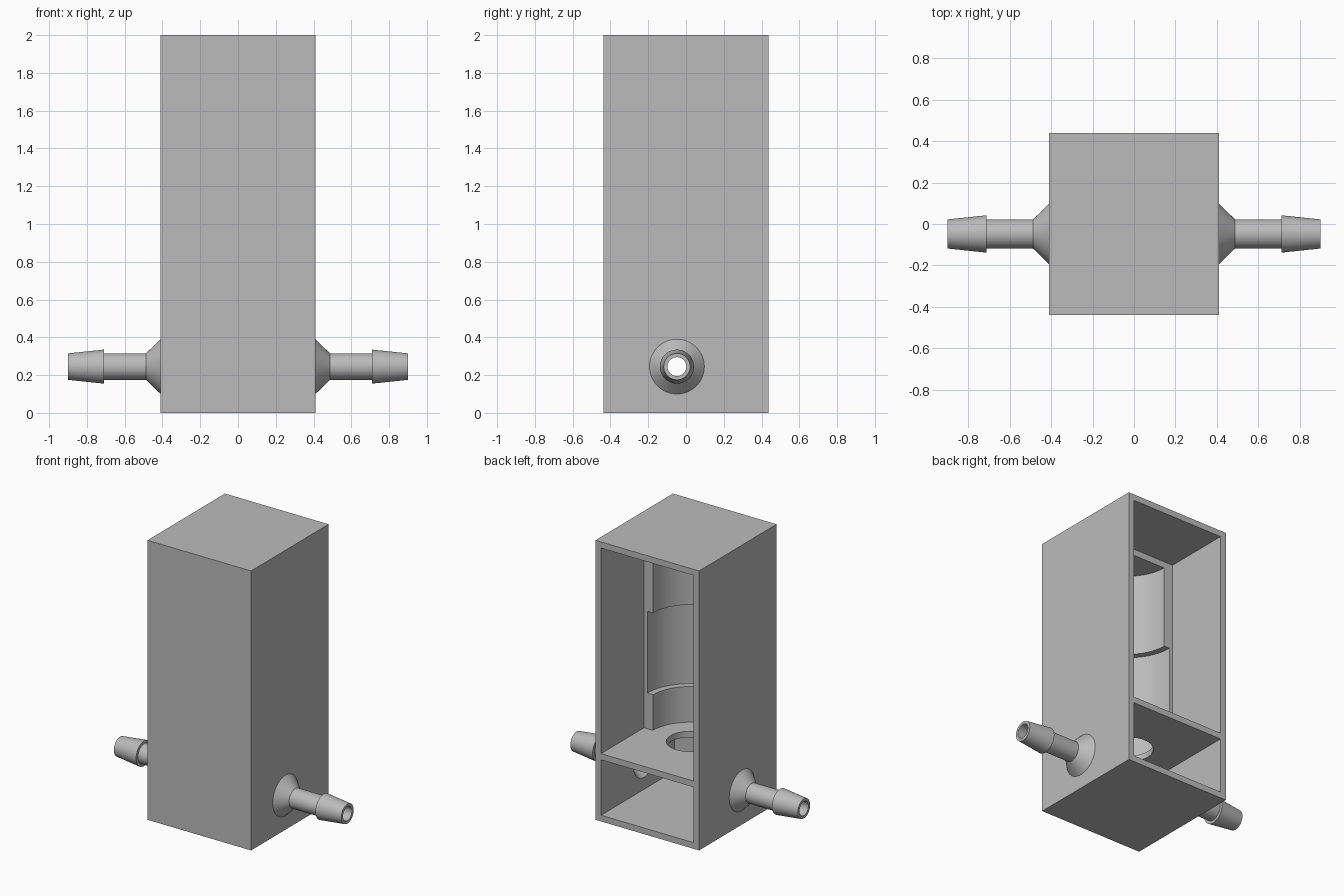
import bpy, bmesh, math
from mathutils import Matrix

if "Cube" in bpy.data.objects:
    bpy.data.objects.remove(bpy.data.objects["Cube"], do_unlink=True)

GREY = (0.5, 0.5, 0.5, 1)
mat = bpy.data.materials.new("plain_grey")
mat.use_nodes = True
mat.diffuse_color = GREY
mat.node_tree.nodes["Principled BSDF"].inputs["Base Color"].default_value = GREY

W, D, H = 0.41, 0.4375, 2.0      # half width, half depth, height
T = 0.044                        # wall thickness
AXIS_Y, PORT_Z = -0.048, 0.245   # column axis and port height
SHELF = 0.485                    # shelf top
SEG = 64


def finish(name, bm):
    bmesh.ops.recalc_face_normals(bm, faces=bm.faces)
    mesh = bpy.data.meshes.new(name)
    bm.to_mesh(mesh)
    bm.free()
    mesh.materials.append(mat)
    obj = bpy.data.objects.new(name, mesh)
    bpy.context.collection.objects.link(obj)
    return obj


def box(name, lo, hi):
    bm = bmesh.new()
    bmesh.ops.create_cube(bm, size=1)
    for v in bm.verts:
        v.co = [a + (b - a) * (c + 0.5) for a, b, c in zip(lo, hi, v.co)]
    return finish(name, bm)


def cylinder(name, radius, start, end, axis="Z"):
    bm = bmesh.new()
    bmesh.ops.create_cone(bm, cap_ends=True, segments=SEG, radius1=radius,
                          radius2=radius, depth=end - start)
    mid = (start + end) / 2
    if axis == "X":
        m = Matrix.Translation((mid, AXIS_Y, PORT_Z)) @ Matrix.Rotation(math.pi / 2, 4, "Y")
    else:
        m = Matrix.Translation((0, AXIS_Y, mid))
    bmesh.ops.transform(bm, matrix=m, verts=bm.verts)
    return finish(name, bm)


def smooth(obj):
    bpy.ops.object.select_all(action="DESELECT")
    obj.select_set(True)
    bpy.context.view_layer.objects.active = obj
    bpy.ops.object.shade_smooth_by_angle(angle=math.radians(25))


def cut(obj, cutter):
    cutter.hide_render = True
    mod = obj.modifiers.new("cut", "BOOLEAN")
    mod.operation, mod.solver, mod.object = "DIFFERENCE", "EXACT", cutter
    bpy.context.view_layer.objects.active = obj
    bpy.ops.object.modifier_apply(modifier=mod.name)
    bpy.data.objects.remove(cutter, do_unlink=True)


# Case: open-backed box with a front block, column recess, shelf and ports
case = box("case", (-W, -D, 0), (W, D, H))
cutters = [
    box("upper_chamber", (-W + T, AXIS_Y, SHELF), (W - T, D + 0.1, H - T)),
    box("lower_chamber", (-W + T, -D + T, T), (W - T, D + 0.1, SHELF - T)),
    cylinder("column_recess", 0.295, SHELF, 1.91),
    cylinder("column_groove", 0.34, 0.74, 1.325),
    cylinder("shelf_hole", 0.156, 0.4, 0.55),
    cylinder("side_ports", 0.115, -0.6, 0.6, "X"),
]
for c in cutters:
    cut(case, c)
smooth(case)

# Barbed hose fittings: lathed section (distance out, radius), mirrored
SECTION = [(W - T, 0.115), (0.445, 0.05), (0.9, 0.05), (0.9, 0.07), (0.71, 0.09),
           (0.71, 0.07), (0.487, 0.07), (W, 0.145), (W, 0.115)]


def fitting(name, side):
    bm = bmesh.new()
    rings = []
    for i in range(SEG):
        a = 2 * math.pi * i / SEG
        rings.append([bm.verts.new((side * x, AXIS_Y + r * math.cos(a),
                                    PORT_Z + r * math.sin(a))) for x, r in SECTION])
    n = len(SECTION)
    for i in range(SEG):
        a, b = rings[i], rings[(i + 1) % SEG]
        for j in range(n):
            k = (j + 1) % n
            bm.faces.new((a[j], a[k], b[k], b[j]))
    smooth(finish(name, bm))


fitting("left_hose_fitting", 1)
fitting("right_hose_fitting", -1)
